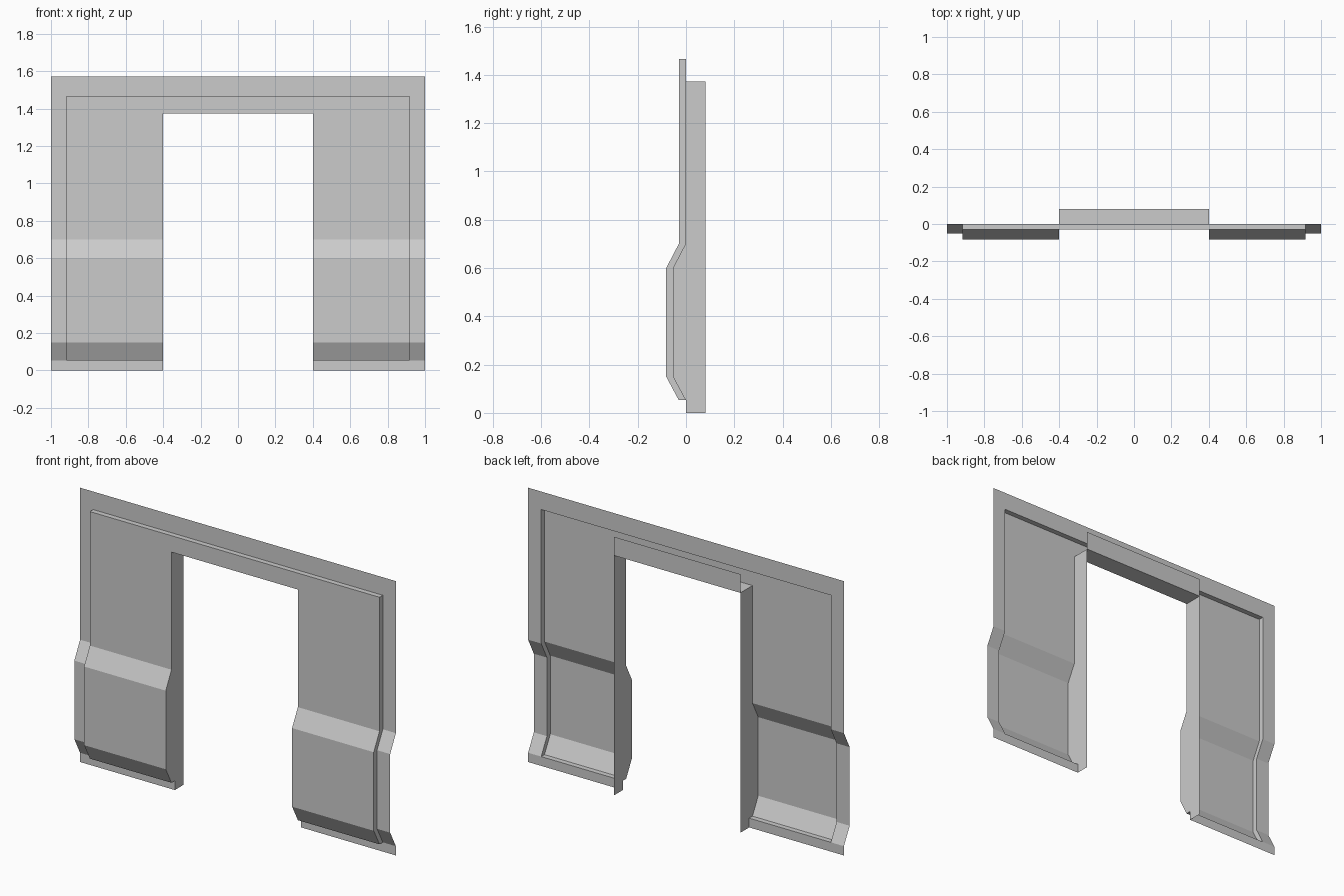
import bpy, bmesh

if "Cube" in bpy.data.objects:
    bpy.data.objects.remove(bpy.data.objects["Cube"])

TOP, DOOR_Z, PANEL_Z, FOOT_Z = 1.57, 1.373, 1.467, 0.053
DOOR_X, PANEL_X, BACK, STEP = 0.4, 0.917, 0.08, 0.03

# Bulging wall cross-section as (y, z), from foot to panel top
bulge = [(0, FOOT_Z), (-0.052, 0.15), (-0.052, 0.6), (0, 0.7), (0, PANEL_Z)]
raised = [(y - STEP, z) for y, z in bulge]


def sheet(name, faces):
    """Right-half sheet from polygons, mirrored across x = 0."""
    bm = bmesh.new()
    for pts in faces:
        bm.faces.new([bm.verts.new(p) for p in pts])
    bmesh.ops.remove_doubles(bm, verts=bm.verts, dist=1e-5)
    mesh = bpy.data.meshes.new(name)
    bm.to_mesh(mesh)
    bm.free()
    ob = bpy.data.objects.new(name, mesh)
    bpy.context.collection.objects.link(ob)
    mod = ob.modifiers.new("Mirror", 'MIRROR')
    mod.use_clip = True
    return ob


def sweep(profile, x0, x1):
    """Front-facing strips between x0 and x1 along a (y, z) profile."""
    return [[(x0, ya, za), (x1, ya, za), (x1, yb, zb), (x0, yb, zb)]
            for (ya, za), (yb, zb) in zip(profile, profile[1:])]


# Outer border: side strip, foot strip and top strip
sheet("wall_border",
      sweep([(0, 0)] + bulge + [(0, TOP)], PANEL_X, 1)
      + sweep([(0, 0), (0, FOOT_Z)], DOOR_X, PANEL_X)
      + sweep([(0, PANEL_Z), (0, TOP)], 0, PANEL_X))

# Raised panel beside and above the doorway, split at door height
side = raised[:-1] + [(-STEP, DOOR_Z), (-STEP, PANEL_Z)]
sheet("raised_panel",
      sweep(side, DOOR_X, PANEL_X)
      + sweep(side[-2:], 0, DOOR_X))

# Narrow step joining panel to border
outer_step = [[(PANEL_X, *r0), (PANEL_X, *b0), (PANEL_X, *b1), (PANEL_X, *r1)]
              for r0, b0, b1, r1 in zip(raised, bulge, bulge[1:], raised[1:])]
sheet("panel_step",
      outer_step
      + sweep([(-STEP, PANEL_Z), (0, PANEL_Z)], 0, PANEL_X)
      + sweep([(0, FOOT_Z), (-STEP, FOOT_Z)], DOOR_X, PANEL_X))

# Doorway jamb, following the panel profile at the front
jamb = [(BACK, 0), (BACK, DOOR_Z)] + side[-2::-1] + [(0, FOOT_Z), (0, 0)]
sheet("door_jamb", [[(DOOR_X, y, z) for y, z in jamb]])

# Door head underside and the upright strip behind it
sheet("door_head", sweep([(BACK, DOOR_Z), (-STEP, DOOR_Z)], 0, DOOR_X))
sheet("rear_lintel", sweep([(BACK, 1.48), (BACK, DOOR_Z)], 0, DOOR_X))
